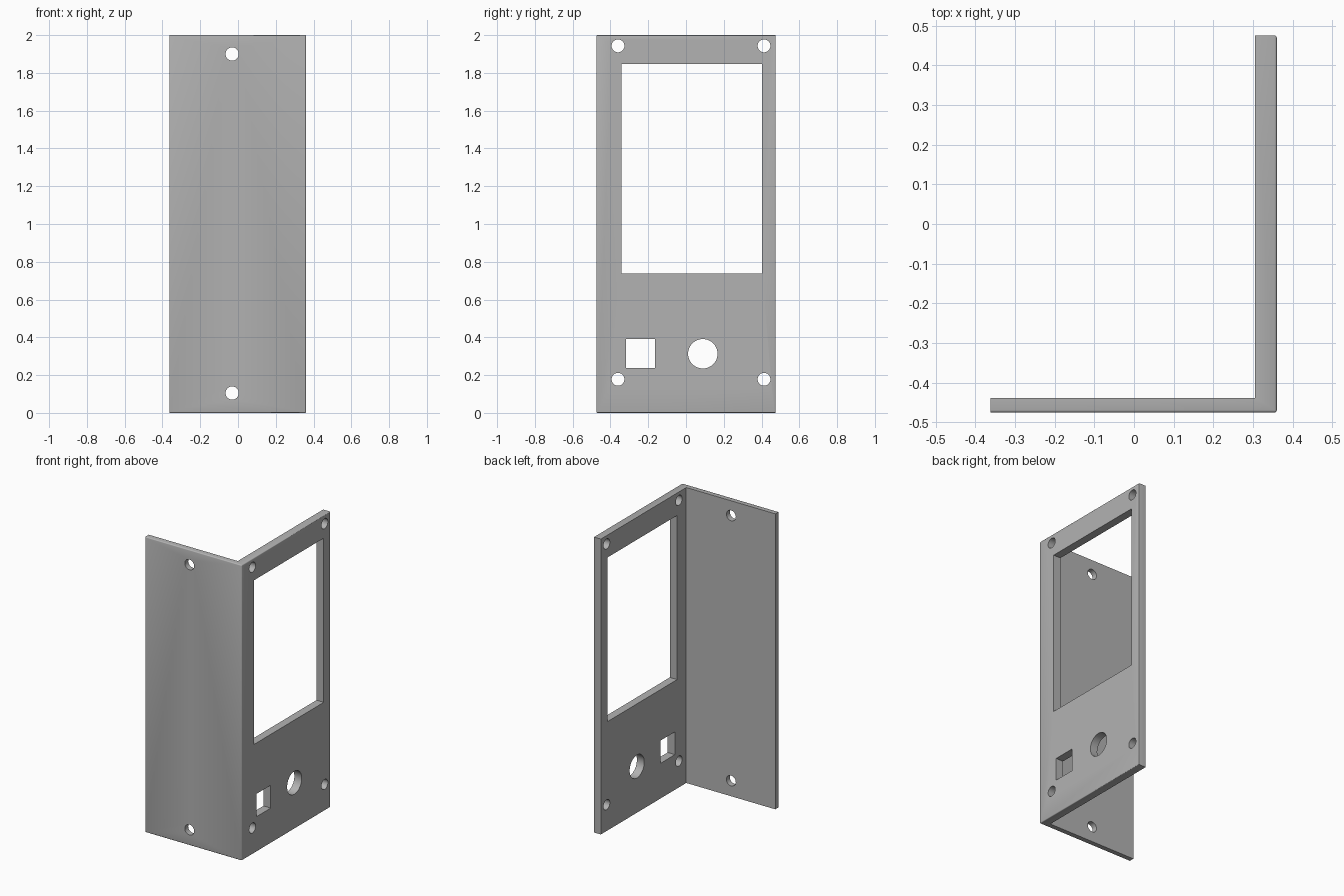
import bpy, bmesh, math
from mathutils import Matrix, Vector

if "Cube" in bpy.data.objects:
    bpy.data.objects.remove(bpy.data.objects["Cube"], do_unlink=True)

X0, X1, Y0, Y1, H = -0.362, 0.360, -0.475, 0.475, 2.0
INNER_X, INNER_Y = 0.305, -0.438     # inner faces of the two plates

grey = bpy.data.materials.new("plain grey")
grey.use_nodes = True
colour = (0.45, 0.45, 0.45, 1)
grey.diffuse_color = colour
grey.node_tree.nodes["Principled BSDF"].inputs["Base Color"].default_value = colour


def make_object(name, bm):
    bmesh.ops.recalc_face_normals(bm, faces=bm.faces)
    mesh = bpy.data.meshes.new(name)
    bm.to_mesh(mesh)
    bm.free()
    mesh.materials.append(grey)
    obj = bpy.data.objects.new(name, mesh)
    bpy.context.collection.objects.link(obj)
    return obj


def add_box(bm, low, high):
    low, high = Vector(low), Vector(high)
    matrix = Matrix.Translation((low + high) / 2) @ Matrix.Diagonal((*(high - low), 1))
    bmesh.ops.create_cube(bm, size=1, matrix=matrix)


def add_drill(bm, centre, axis, radius):
    turn = Matrix.Rotation(math.pi / 2, 4, 'Y' if axis == 'X' else 'X')
    bmesh.ops.create_cone(bm, cap_ends=True, segments=48, radius1=radius, radius2=radius,
                          depth=0.16, matrix=Matrix.Translation(centre) @ turn)


# L-shaped bracket, extruded upward from its footprint
bm = bmesh.new()
profile = [(X0, Y0), (X1, Y0), (X1, Y1), (INNER_X, Y1), (INNER_X, INNER_Y), (X0, INNER_Y)]
base = bm.faces.new([bm.verts.new((x, y, 0)) for x, y in profile])
top = bmesh.ops.extrude_face_region(bm, geom=[base])["geom"]
bmesh.ops.translate(bm, vec=(0, 0, H), verts=[v for v in top if isinstance(v, bmesh.types.BMVert)])
bmesh.ops.recalc_face_normals(bm, faces=bm.faces)


# Soften the borders of the two outer faces, except the free left end
def on_outer_border(edge):
    a, b = (v.co for v in edge.verts)
    on_side = abs(a.x - X1) < 1e-4 and abs(b.x - X1) < 1e-4
    on_front = abs(a.y - Y0) < 1e-4 and abs(b.y - Y0) < 1e-4
    left_end = abs(a.x - X0) < 1e-4 and abs(b.x - X0) < 1e-4
    return (on_side or on_front) and not left_end


bmesh.ops.bevel(bm, geom=[e for e in bm.edges if on_outer_border(e)], offset=0.006,
                segments=3, profile=0.5, affect='EDGES')
bracket = make_object("bracket", bm)

# Cutters for all openings
bm = bmesh.new()
add_box(bm, (0.25, -0.341, 0.737), (0.45, 0.403, 1.848))     # display window
add_box(bm, (0.25, -0.317, 0.238), (0.45, -0.164, 0.392))    # square socket
add_drill(bm, (0.333, 0.089, 0.313), 'X', 0.078)             # round socket
for y in (-0.36, 0.413):                                     # side screw holes
    for z in (0.178, 1.943):
        add_drill(bm, (0.333, y, z), 'X', 0.034)
for z in (0.105, 1.90):                                      # front screw holes
    add_drill(bm, (-0.031, -0.456, z), 'Y', 0.035)
cutter = make_object("opening_cutter", bm)
cutter.hide_render = True

# Cut the openings, then drop the cutter
cut = bracket.modifiers.new("openings", 'BOOLEAN')
cut.operation, cut.solver, cut.object = 'DIFFERENCE', 'EXACT', cutter
bpy.ops.object.select_all(action='DESELECT')
bracket.select_set(True)
bpy.context.view_layer.objects.active = bracket
bpy.ops.object.modifier_apply(modifier=cut.name)
bpy.data.objects.remove(cutter, do_unlink=True)
bpy.ops.object.shade_smooth_by_angle(angle=math.radians(31))
